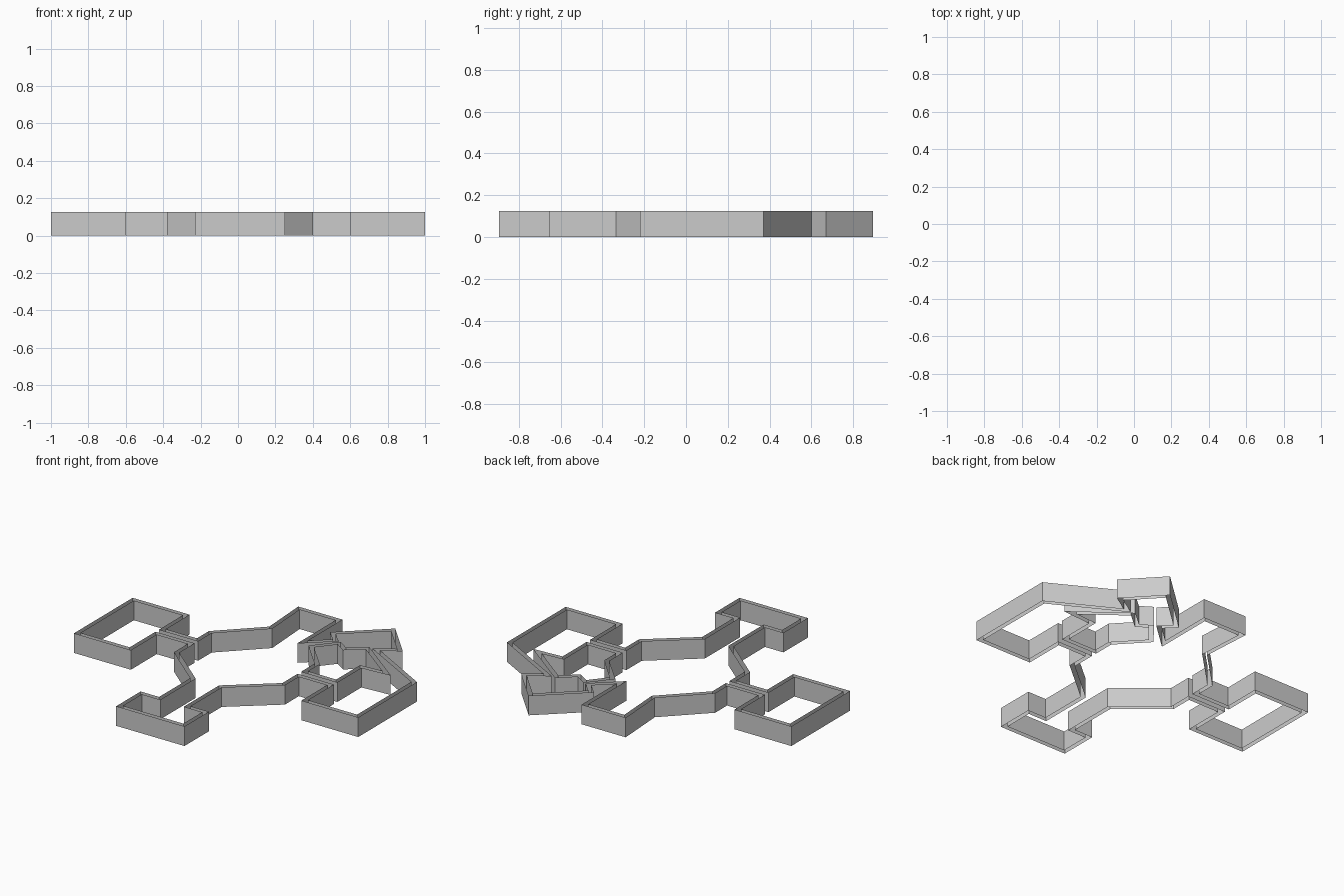
import bpy, bmesh
from mathutils import Vector

if "Cube" in bpy.data.objects:
    bpy.data.objects.remove(bpy.data.objects["Cube"])

HEIGHT = 0.125
THICK = 0.027

# outer outline of the floor plan, anticlockwise
OUTER = [
    (-.23, -.895), (.25, -.895), (.25, -.65), (.12, -.65), (.12, -.335),      # front room
    (.40, -.10), (.40, .04), (.60, .04), (.60, -.22), (1, -.22), (1, .37),    # right room
    (.58, .60), (.69, .67), (.48, .895), (.20, .64), (.27, .57),              # turned room
    (.16, .47), (.16, .82), (-.15, .82), (-.13, .50),                         # back alcove
    (-.38, .25), (-.38, .13), (-.60, .13), (-.60, .37), (-1, .37),            # left room
    (-1, -.22), (-.60, -.22), (-.60, .04), (-.38, .04), (-.38, -.10),
    (-.10, -.335), (-.10, -.65), (-.23, -.65),
]
# courtyard enclosed between the hub, right room and turned room, clockwise
COURT = [
    (.75, .38), (.60, .37), (.60, .13), (.40, .13), (.40, .25),
    (.24, .42), (.33, .53), (.40, .485), (.50, .57),
]


def inset(points, d):
    """Mitred offset to the left of the travel direction."""
    pts = [Vector(p) for p in points]
    result = []
    for i, p in enumerate(pts):
        a = (p - pts[i - 1]).normalized()
        b = (pts[(i + 1) % len(pts)] - p).normalized()
        na, nb = Vector((-a.y, a.x)), Vector((-b.y, b.x))
        result.append(p + (na + nb) * d / (1 + na.dot(nb)))
    return result


def ribbon(bm, points):
    """Closed strip of vertical faces along a path."""
    low = [bm.verts.new((p[0], p[1], 0)) for p in points]
    high = [bm.verts.new((p[0], p[1], HEIGHT)) for p in points]
    for i in range(len(points)):
        j = (i + 1) % len(points)
        bm.faces.new((low[i], low[j], high[j], high[i]))


def wall(name, points):
    bm = bmesh.new()
    ribbon(bm, points)                               # outside face
    ribbon(bm, list(reversed(inset(points, THICK))))  # room side face
    mesh = bpy.data.meshes.new(name)
    bm.to_mesh(mesh)
    bm.free()
    obj = bpy.data.objects.new(name, mesh)
    bpy.context.collection.objects.link(obj)


wall("outer_wall", OUTER)
wall("courtyard_wall", COURT)
